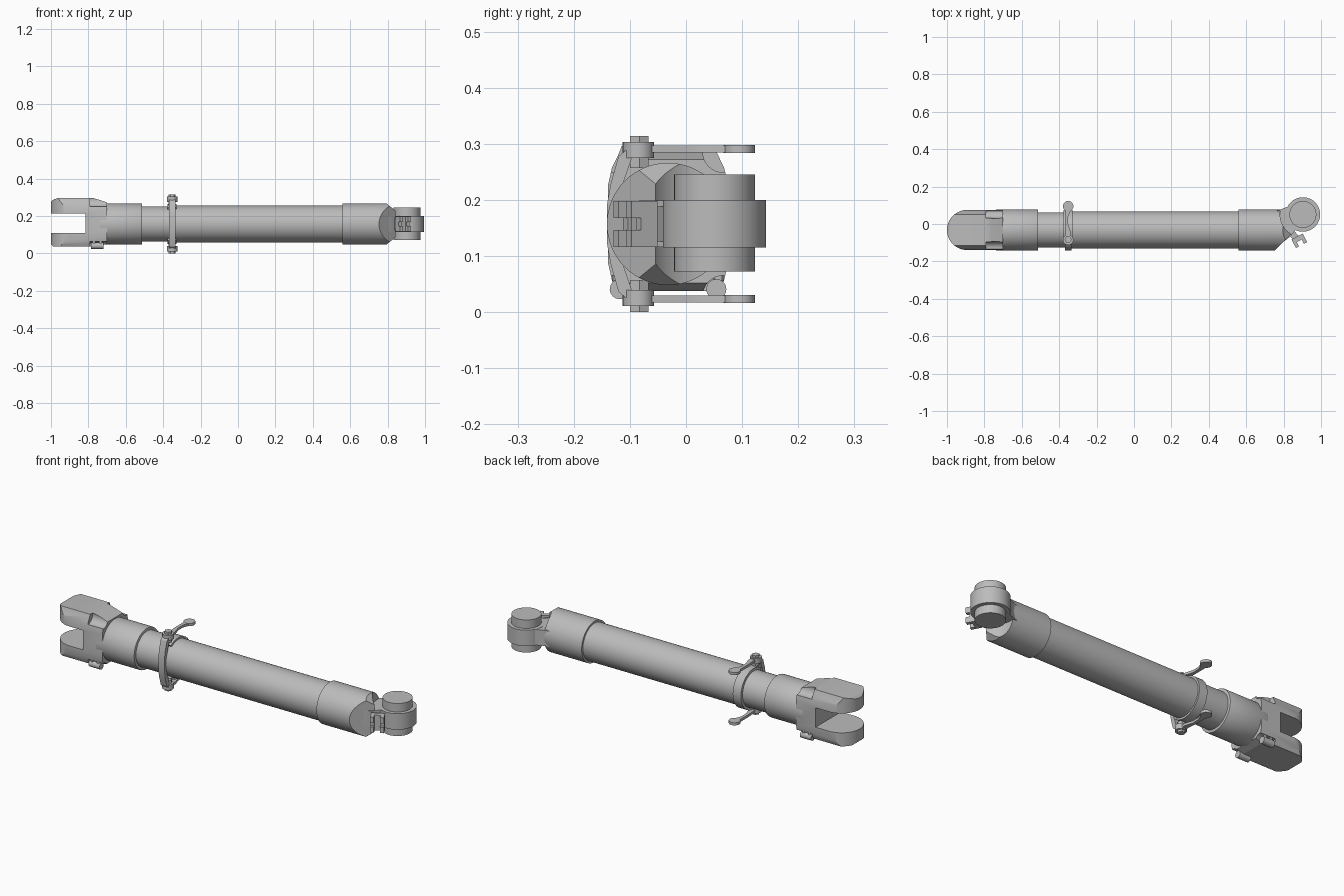
import bpy, bmesh, math
from mathutils import Matrix, Vector

cube = bpy.data.objects.get("Cube")
if cube:
    bpy.data.objects.remove(cube)

grey = bpy.data.materials.new("steel_grey")
grey.use_nodes = True
grey.diffuse_color = (0.5, 0.5, 0.5, 1)
grey.node_tree.nodes["Principled BSDF"].inputs["Base Color"].default_value = (0.5, 0.5, 0.5, 1)

CY, CZ = -0.032, 0.157          # tube axis
EX, EY = 0.903, 0.051           # eye centre
CLAMP = -0.352                  # clamp position along the tube


def add(name, bm):
    bmesh.ops.recalc_face_normals(bm, faces=bm.faces)
    me = bpy.data.meshes.new(name)
    bm.to_mesh(me)
    bm.free()
    me.materials.append(grey)
    ob = bpy.data.objects.new(name, me)
    bpy.context.collection.objects.link(ob)
    return ob


def prism(name, pts, axis, lo, hi):
    """Extrude a 2D outline along an axis."""
    place = {"x": lambda a, b, h: (h, a, b), "y": lambda a, b, h: (a, h, b),
             "z": lambda a, b, h: (a, b, h)}[axis]
    bm = bmesh.new()
    face = bm.faces.new([bm.verts.new(place(a, b, lo)) for a, b in pts])
    out = bmesh.ops.extrude_face_region(bm, geom=[face])
    verts = [v for v in out["geom"] if isinstance(v, bmesh.types.BMVert)]
    bmesh.ops.translate(bm, vec=place(0, 0, hi - lo), verts=verts)
    return add(name, bm)


def arc(a, b, r, start=0, end=360, n=64):
    closed = end - start == 360
    steps = n if closed else n + 1
    angles = [math.radians(start + (end - start) * i / n) for i in range(steps)]
    return [(a + r * math.cos(t), b + r * math.sin(t)) for t in angles]


def disc(name, axis, a, b, r, lo, hi, n=64):
    return prism(name, arc(a, b, r, n=n), axis, lo, hi)


def box(name, center, size, turn=0):
    bm = bmesh.new()
    bmesh.ops.create_cube(bm, size=1, matrix=Matrix.Translation(center)
                          @ Matrix.Rotation(math.radians(turn), 4, "Z")
                          @ Matrix.Diagonal((*size, 1)))
    return add(name, bm)


def activate(ob):
    bpy.ops.object.select_all(action="DESELECT")
    ob.select_set(True)
    bpy.context.view_layer.objects.active = ob


def apply(ob, kind, **settings):
    mod = ob.modifiers.new(kind, kind)
    for key, value in settings.items():
        setattr(mod, key, value)
    activate(ob)
    bpy.ops.object.modifier_apply(modifier=mod.name)


def carve(ob, tool, operation="DIFFERENCE"):
    apply(ob, "BOOLEAN", object=tool, operation=operation, solver="EXACT")
    bpy.data.objects.remove(tool)


def slice_off(ob, point, normal):
    """Cut away everything on the normal side of a plane and cap it."""
    bm = bmesh.new()
    bm.from_mesh(ob.data)
    bmesh.ops.bisect_plane(bm, geom=bm.verts[:] + bm.edges[:] + bm.faces[:],
                           plane_co=point, plane_no=Vector(normal).normalized(), clear_outer=True)
    bmesh.ops.holes_fill(bm, edges=[e for e in bm.edges if e.is_boundary])
    bmesh.ops.recalc_face_normals(bm, faces=bm.faces)
    bm.to_mesh(ob.data)
    bm.free()


# Tube and fork sleeve
disc("main_tube", "x", CY, CZ, 0.098, -0.36, 0.60)
disc("inner_tube", "x", CY, CZ, 0.094, -0.55, -0.34)
sleeve = disc("fork_sleeve", "x", CY, CZ, 0.109, -0.74, -0.512)
apply(sleeve, "BEVEL", width=0.004, segments=2, limit_method="ANGLE", angle_limit=1)

# Fork: plan, side and end outlines intersected
fork = prism("fork", arc(-0.893, CY, 0.107, 90, 270, 40)
             + [(-0.70, CY - 0.107), (-0.70, CY + 0.107)], "z", 0.038, 0.297)
half = [(-0.70, 0.105), (-0.735, 0.117), (-0.775, 0.129), (-0.96, 0.129), (-0.985, 0.122), (-1.01, 0.10)]
side = [(x, CZ + 0.01 + h) for x, h in half] + [(x, CZ + 0.01 - h) for x, h in reversed(half)]
side = [(x, z + (0.0 if z > CZ else -0.01)) for x, z in side]
carve(fork, prism("side_tool", side, "y", -0.3, 0.3), "INTERSECT")
barrel = [(0.108, 0.065), (0.100, 0.10), (0.088, 0.125), (0.078, 0.15)]
quarter = [(CY + w, CZ + h) for w, h in barrel]
quarter += [(CY - w, CZ + h) for w, h in reversed(barrel)]
quarter += [(CY - w, CZ - h) for w, h in barrel]
quarter += [(CY + w, CZ - h) for w, h in reversed(barrel)]
carve(fork, prism("end_tool", quarter, "x", -1.2, -0.6), "INTERSECT")
carve(fork, box("slot_tool", (-1.015, 0, 0.1615), (0.4, 1, 0.103)))
for sy in (-1, 1):
    for sz in (-1, 1):
        # Scooped shoulders beside the prongs
        y, z = CY + sy * 0.098, CZ + sz * 0.128
        carve(fork, disc("scoop_tool", "x", y, z, 0.036, -0.79, -0.66, 32))
        if sz < 0:
            disc("lower_lug", "x", y - sy * 0.012, z + 0.012, 0.018, -0.785, -0.72, 16)
            for x in (-0.77, -0.735):
                disc("lug_pin", "z", x, y - sy * 0.008, 0.009, 0.036, 0.07, 12)

# Eye-end sleeve with slanted, chamfered and hollowed end
end = disc("eye_sleeve", "x", CY, CZ, 0.109, 0.56, 0.90)
slice_off(end, (0.757, -0.138, CZ), (1, -1, 0))
for s in (-1, 1):
    slice_off(end, (0.80, 0, CZ + s * 0.105), (0.037, 0, s * 0.045))
carve(end, disc("hollow_tool", "z", EX, EY, 0.122, -0.1, 0.5))

# Eye, neck and bearing pin
disc("eye", "z", EX, EY, 0.092, 0.115, 0.20)
prism("eye_neck", [(0.70, -0.09), (0.795, -0.098), (0.835, -0.068), (0.865, -0.03), (0.90, 0.0),
                   (0.90, 0.05), (0.86, 0.132), (0.82, 0.092), (0.77, 0.072), (0.70, 0.06)],
      "z", 0.116, 0.199)
disc("bearing_pin", "z", EX, EY, 0.072, 0.072, 0.245)

# Small bracket under the eye
box("bracket_stem", (0.855, -0.062, CZ), (0.06, 0.035, 0.062), -50)
bracket = box("bracket", (0.884, -0.090, CZ), (0.068, 0.052, 0.082), 28)
carve(bracket, box("bracket_tool", (0.895, -0.112, CZ), (0.03, 0.05, 0.2), 28))
carve(bracket, box("notch_tool", (0.895, -0.112, CZ), (0.2, 0.035, 0.022), 28))

# Clamp: bowed strap in front, band hugging the tube behind
strap = [(-0.108, 0.288), (-0.120, 0.278), (-0.134, 0.23), (-0.141, 0.19)]
back = [(-0.092, 0.288), (-0.105, 0.25), (-0.122, 0.20)]
outline = strap + [(y, 2 * CZ - z) for y, z in reversed(strap)]
outline += [(y, 2 * CZ - z) for y, z in back] + back[::-1]
prism("clamp_strap", outline, "x", CLAMP - 0.018, CLAMP + 0.018)
prism("clamp_band", arc(CY, CZ, 0.108, -125, 125, 48) + arc(CY, CZ, 0.092, -125, 125, 48)[::-1],
      "x", CLAMP - 0.024, CLAMP + 0.024)

# Clamp bolts and levers, above and below
lever = [(0.013, -0.09), (0.013, -0.04), (0.0, 0.0), (0.0, 0.04), (0.016, 0.08),
         (-0.016, 0.09), (-0.017, 0.04), (-0.017, 0.0), (-0.013, -0.04), (-0.013, -0.09)]
for s, word in ((1, "upper"), (-1, "lower")):
    def span(a, b):
        return sorted((CZ + s * a, CZ + s * b))
    disc(word + "_hub", "z", CLAMP, -0.085, 0.028, *span(0.118, 0.146), 24)
    disc(word + "_bolt", "z", CLAMP, -0.083, 0.019, *span(0.10, 0.157), 6)
    prism(word + "_lever", [(CLAMP + x, y) for x, y in lever], "z", *span(0.127, 0.140))
    disc(word + "_lever_tip", "z", CLAMP, 0.095, 0.028, *span(0.1265, 0.1405), 32)

# Smooth rounded surfaces, keep edges crisp
for ob in [o for o in bpy.context.scene.objects if o.type == "MESH"]:
    activate(ob)
    bpy.ops.object.shade_smooth_by_angle(angle=math.radians(30))
